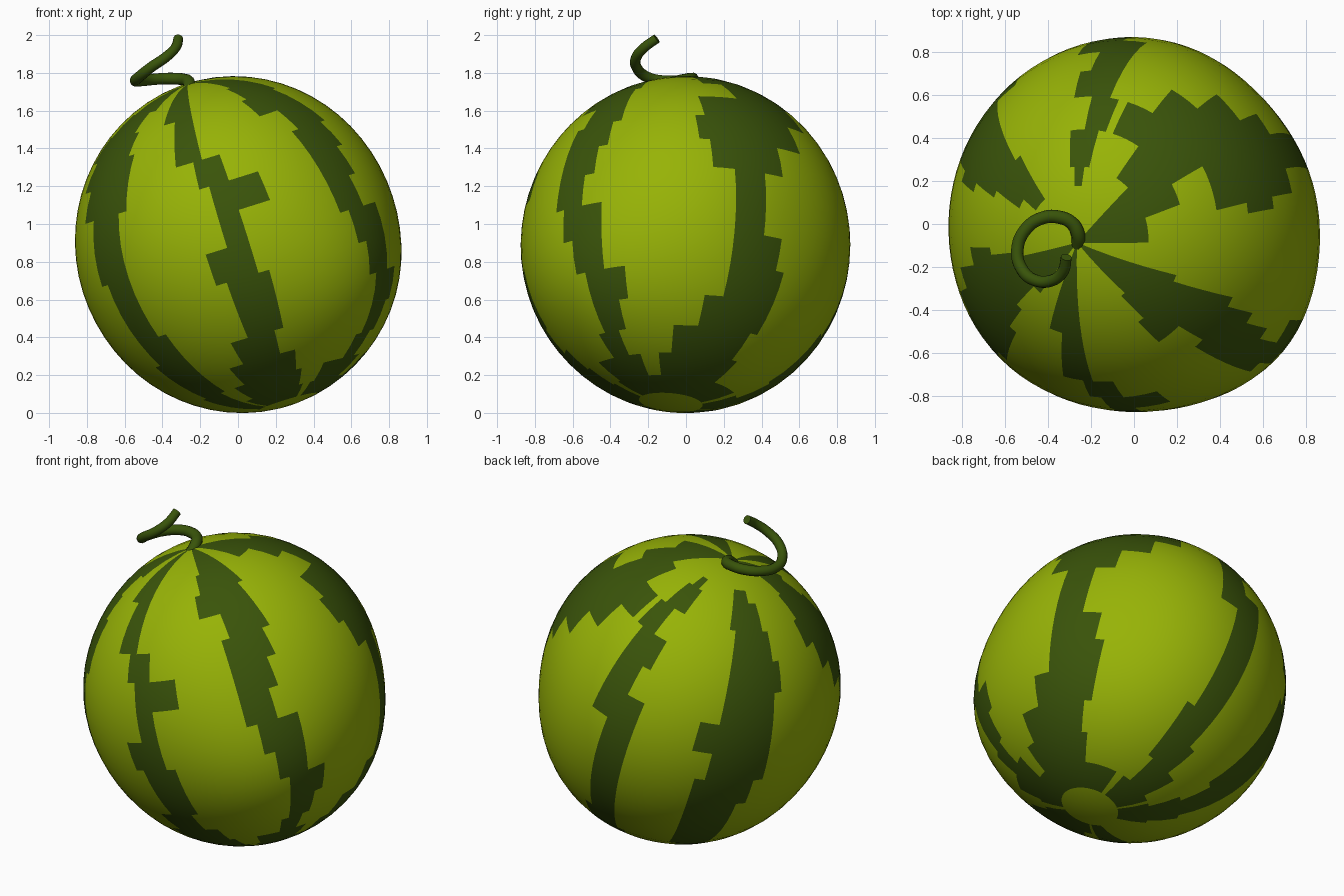
import bpy, bmesh, math
from mathutils import Vector, Matrix

if "Cube" in bpy.data.objects:
    bpy.data.objects.remove(bpy.data.objects["Cube"])

ROWS, COLS = 32, 90
TILT = Matrix.Rotation(math.radians(-17.3), 3, 'Y')
CENTRE = Vector((0, 0, 0.891))
# Gentle unevenness of the fruit: (direction, height)
LOBES = [(Vector((0.73, -0.64, -0.2)).normalized(), 0.052),
         (Vector((0.72, 0.66, 0.1)).normalized(), -0.03),
         (Vector((-0.75, -0.65, 0)).normalized(), 0.017)]


def material(name, rgb):
    m = bpy.data.materials.new(name)
    m.diffuse_color = (*rgb, 1)
    m.use_nodes = True
    m.node_tree.nodes["Principled BSDF"].inputs["Base Color"].default_value = m.diffuse_color
    return m


light = material("light_rind", (0.31, 0.45, 0.002))
dark = material("dark_rind", (0.042, 0.088, 0.003))
green = material("stem_green", (0.04, 0.088, 0.003))

# Stripes: (start, end) longitude per ring from stem to base; 0 faces front, 90 right
front = [(-25, -3), (-25, -3), (-17, -4), (-14, -2), (-9, 6), (-4, 15), (-3, 6),
         (-11, 6), (-7, 8), (-7, 10), (-14, 3), (-24, 14), (-30, 16), (-40, 20)]
front_left = [(-75, -40), (-80, -48), (-84, -42), (-74, -41), (-68, -39), (-59, -45), (-61, -44),
              (-57, -45), (-55, -45), (-57, -40), (-58, -41), (-60, -40), (-64, -43), (-64, -43)]
front_right = [(42, 67), (35, 67), (34, 66), (46, 64), (42, 60), (40, 56), (41, 54),
               (46, 60), (48, 62), (52, 69), (52, 66), (48, 62), (32, 68), (30, 75)]
right = [(88, 138), (110, 150), (121, 163), (100, 153), (95, 142), (102, 130), (107, 122),
         (107, 122), (107, 130), (107, 131), (101, 131), (87, 127), (82, 133), (72, 163)]
back = [(177, 186), (174, 190), (169, 182), (171, 188), (172, 185), (172, 194), (179, 194),
        (180, 194), (179, 193), (179, 192), (178, 192), (178, 198), (180, 205), (174, 213)]
back_left = [(219, 238), (222, 244), (224, 248), (226, 251), (224, 250), (217, 248), (223, 250),
             (222, 245), (219, 242), (221, 239), (222, 240), (223, 242), (221, 244), (217, 248)]
# Each stripe with the mesh row where it begins
STRIPES = [(front, 0), (front_left, 0), (front_right, 0), (right, 0), (back, 3), (back_left, 3)]


def is_dark(row, lon):
    ring = row // 2
    if ring == 15:
        return False
    for spans, first in STRIPES:
        lo, hi = spans[min(max(ring - 1, 0), 13)]
        if row >= first and (lon - lo) % 360 < hi - lo:
            return True
    return False


def rind_point(row, col):
    lat = math.pi / 2 - math.pi * row / ROWS
    lon = 2 * math.pi * col / COLS
    c, h = math.cos(lat), math.sin(lat)
    d = Vector((c * math.sin(lon), -c * math.cos(lon) - 0.1 * h * h, h)).normalized()
    p = TILT @ Vector((d.x * 0.858, d.y * 0.872, d.z * 0.895))
    swell = sum(k * math.exp(-(p.angle(v) / 0.5) ** 2) for v, k in LOBES)
    return CENTRE + p + p.normalized() * swell


# Melon body: tilted globe, rind coloured face by face
bm = bmesh.new()
top, bottom = bm.verts.new(rind_point(0, 0)), bm.verts.new(rind_point(ROWS, 0))
rings = [[top] * COLS]
rings += [[bm.verts.new(rind_point(r, c)) for c in range(COLS)] for r in range(1, ROWS)]
rings += [[bottom] * COLS]
for r in range(ROWS):
    for c in range(COLS):
        n = (c + 1) % COLS
        corners = [rings[r][c], rings[r + 1][c], rings[r + 1][n], rings[r][n]]
        f = bm.faces.new(list(dict.fromkeys(corners)))
        f.smooth = True
        f.material_index = int(is_dark(r, (c + 0.5) * 360 / COLS))
bmesh.ops.recalc_face_normals(bm, faces=bm.faces)
mesh = bpy.data.meshes.new("melon_body")
bm.to_mesh(mesh)
bm.free()
mesh.materials.append(light)
mesh.materials.append(dark)
bpy.context.collection.objects.link(bpy.data.objects.new("melon_body", mesh))

# Curly stem: round tube along a rising loop
path = [(-0.26, -0.10, 1.71), (-0.26, -0.05, 1.75), (-0.29, 0.005, 1.765), (-0.35, 0.032, 1.77),
        (-0.42, 0.030, 1.768), (-0.50, -0.02, 1.76), (-0.543, -0.12, 1.758),
        (-0.522, -0.21, 1.78), (-0.46, -0.262, 1.83), (-0.38, -0.262, 1.885),
        (-0.33, -0.22, 1.935), (-0.315, -0.155, 1.982)]
curve = bpy.data.curves.new("stem", 'CURVE')
curve.dimensions = '3D'
curve.bevel_depth = 0.03
curve.bevel_resolution = 4
curve.resolution_u = 6
curve.use_fill_caps = True
spline = curve.splines.new('BEZIER')
spline.bezier_points.add(len(path) - 1)
for i, (p, co) in enumerate(zip(spline.bezier_points, path)):
    p.co = co
    p.handle_left_type = p.handle_right_type = 'AUTO'
    p.radius = 1.12 - 0.25 * i / (len(path) - 1)
curve.materials.append(green)
stem = bpy.data.objects.new("stem", curve)
bpy.context.collection.objects.link(stem)
bpy.context.view_layer.objects.active = stem
stem.select_set(True)
bpy.ops.object.convert(target='MESH')
bpy.ops.object.shade_smooth_by_angle(angle=math.radians(40))
